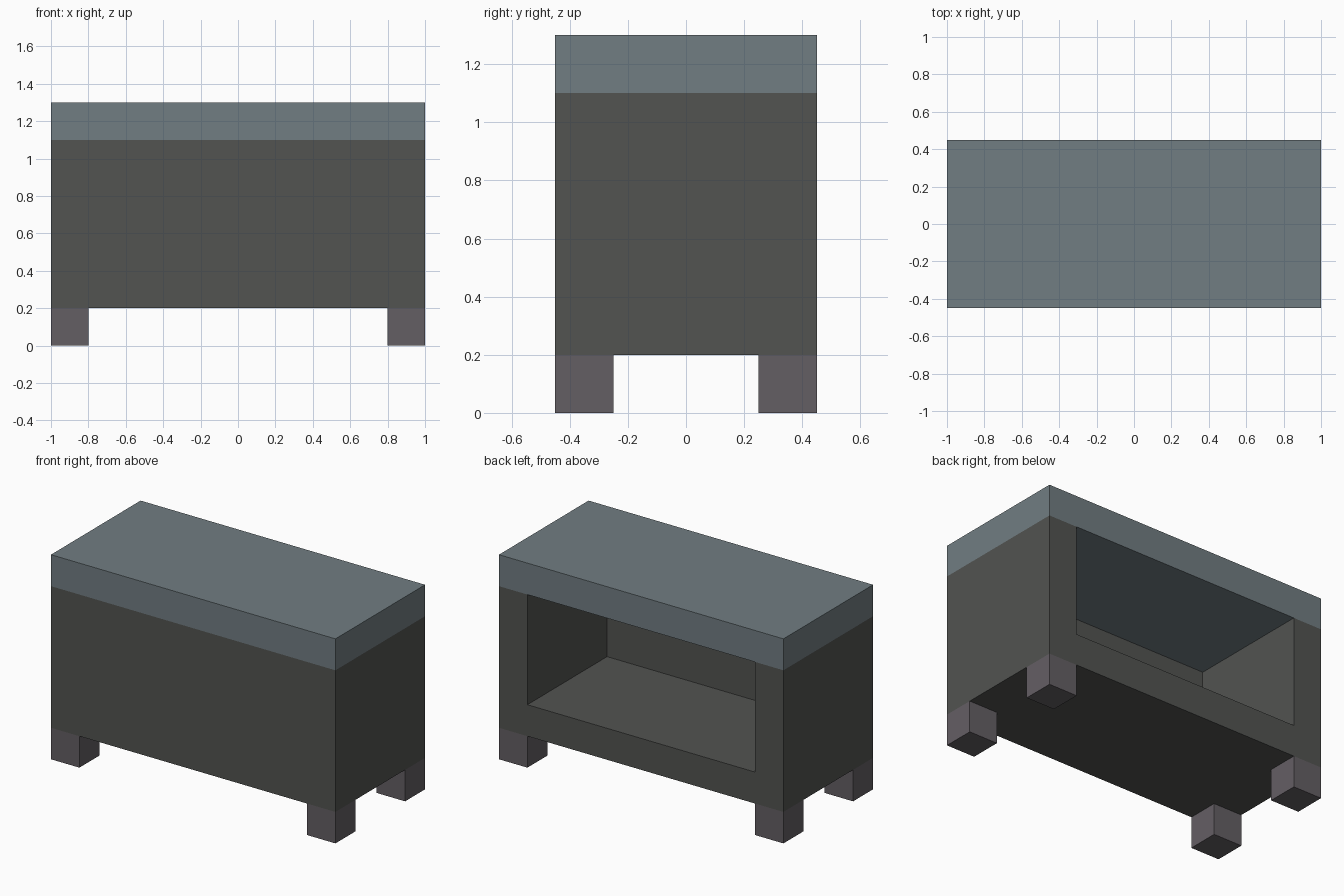
import bpy

if "Cube" in bpy.data.objects:
    bpy.data.objects.remove(bpy.data.objects["Cube"])


def material(name, color):
    mat = bpy.data.materials.new(name)
    mat.diffuse_color = (*color, 1.0)
    mat.use_nodes = True
    mat.node_tree.nodes["Principled BSDF"].inputs["Base Color"].default_value = mat.diffuse_color
    return mat


def box(name, low, high, mat=None):
    """Axis-aligned box between two corners."""
    centre = [(a + b) / 2 for a, b in zip(low, high)]
    size = [b - a for a, b in zip(low, high)]
    bpy.ops.mesh.primitive_cube_add(size=1, location=centre)
    obj = bpy.context.object
    obj.name = name
    obj.scale = size
    bpy.ops.object.transform_apply(location=False, rotation=False, scale=True)
    if mat:
        obj.data.materials.append(mat)
    return obj


top_mat = material("slate_blue", (0.165, 0.205, 0.223))
body_mat = material("dark_grey", (0.084, 0.087, 0.082))
leg_mat = material("mauve_grey", (0.127, 0.114, 0.127))

W, D = 1.0, 0.45      # half width, half depth
LEG = 0.2

# Top slab
box("top_slab", (-W, -D, 1.1), (W, D, 1.3), top_mat)

# Cabinet body, hollowed from the back up to the slab
body = box("cabinet_body", (-W, -D, LEG), (W, D, 1.1), body_mat)
cutter = box("cavity_cutter", (-0.8, -0.35, 0.4), (0.8, 0.6, 1.2), body_mat)
cutter.hide_render = True
cut = body.modifiers.new("cavity", 'BOOLEAN')
cut.operation = 'DIFFERENCE'
cut.solver = 'EXACT'
cut.object = cutter
bpy.context.view_layer.objects.active = body
bpy.ops.object.modifier_apply(modifier=cut.name)
bpy.data.objects.remove(cutter)

# Corner legs
for sy, end in ((-1, "front"), (1, "back")):
    for sx, side in ((-1, "left"), (1, "right")):
        x, y = sx * (W - LEG / 2), sy * (D - LEG / 2)
        box(f"{end}_{side}_leg", (x - LEG / 2, y - LEG / 2, 0),
            (x + LEG / 2, y + LEG / 2, LEG), leg_mat)
